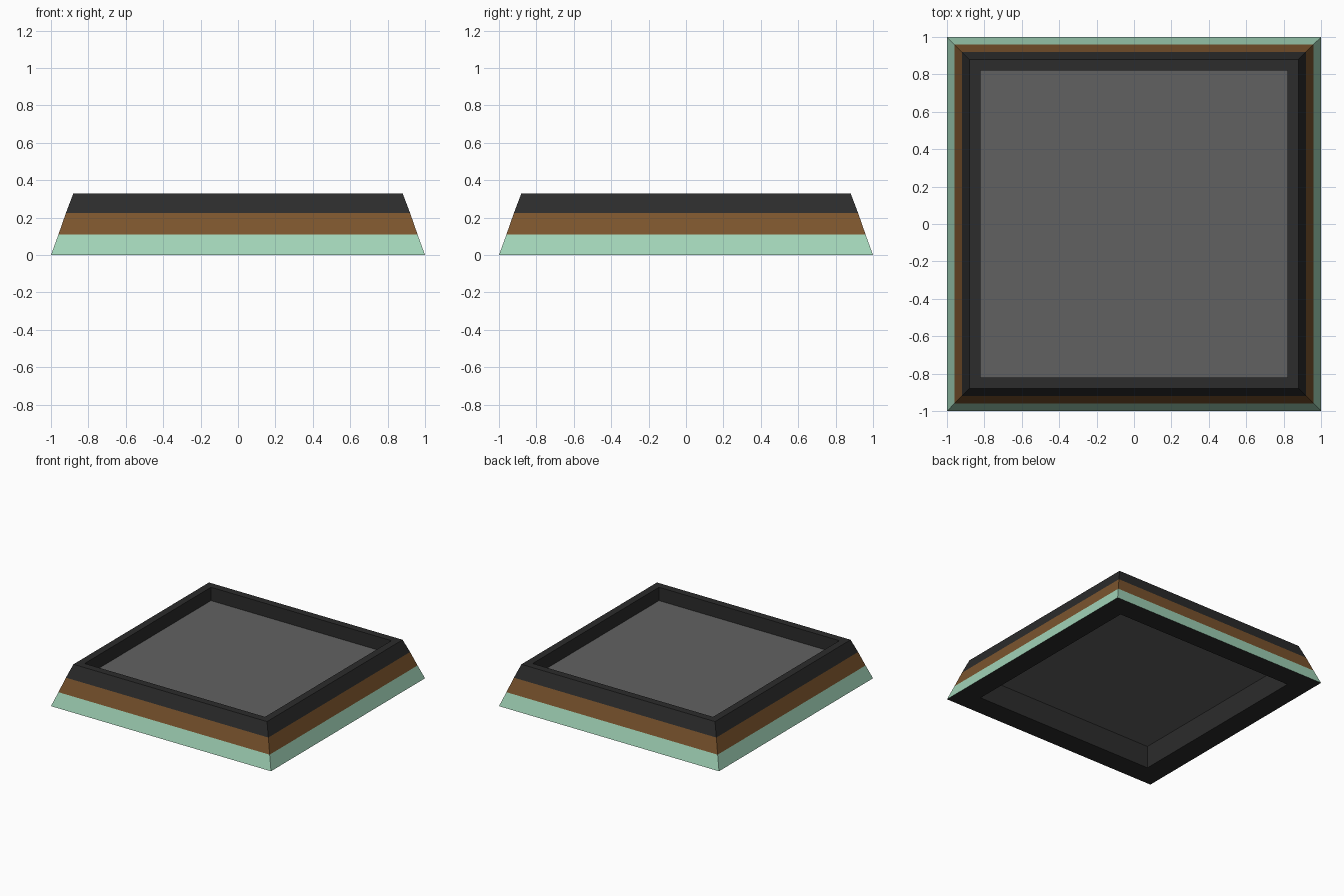
import bpy, bmesh

if "Cube" in bpy.data.objects:
    bpy.data.objects.remove(bpy.data.objects["Cube"])


def material(name, rgb):
    m = bpy.data.materials.new(name)
    m.diffuse_color = (*rgb, 1)
    m.use_nodes = True
    m.node_tree.nodes["Principled BSDF"].inputs["Base Color"].default_value = m.diffuse_color
    return m


black = material("black", (0.025, 0.025, 0.025))
brown = material("brown", (0.2, 0.09, 0.027))
mint = material("mint", (0.36, 0.66, 0.48))
grey = material("grey", (0.12, 0.12, 0.12))


def add_object(name, bm, mats):
    bmesh.ops.recalc_face_normals(bm, faces=bm.faces)
    mesh = bpy.data.meshes.new(name)
    bm.to_mesh(mesh)
    bm.free()
    for m in mats:
        mesh.materials.append(m)
    ob = bpy.data.objects.new(name, mesh)
    bpy.context.collection.objects.link(ob)
    return ob


# Sloped square frame: cross-section (half width, z, colour of the next face)
# swept round the four corners
profile = [
    (1.0, 0.0, 2),      # mint band
    (0.96, 0.11, 1),    # brown band
    (0.92, 0.225, 0),   # black band
    (0.88, 0.33, 0),    # flat rim
    (0.82, 0.33, 0),    # inner wall
    (0.82, 0.0, 0),     # underside
]
corners = [(-1, -1), (1, -1), (1, 1), (-1, 1)]
bm = bmesh.new()
rings = [[bm.verts.new((sx * h, sy * h, z)) for sx, sy in corners]
         for h, z, _ in profile]
for i, (_, _, colour) in enumerate(profile):
    lower, upper = rings[i], rings[(i + 1) % len(rings)]
    for k in range(4):
        j = (k + 1) % 4
        face = bm.faces.new((lower[k], lower[j], upper[j], upper[k]))
        face.material_index = colour
add_object("frame", bm, [black, brown, mint])

# Thin panel recessed inside the frame
bm = bmesh.new()
bmesh.ops.create_cube(bm, size=1)
bmesh.ops.scale(bm, vec=(1.64, 1.64, 0.035), verts=bm.verts)
panel = add_object("recessed_panel", bm, [grey])
panel.location.z = 0.2025
